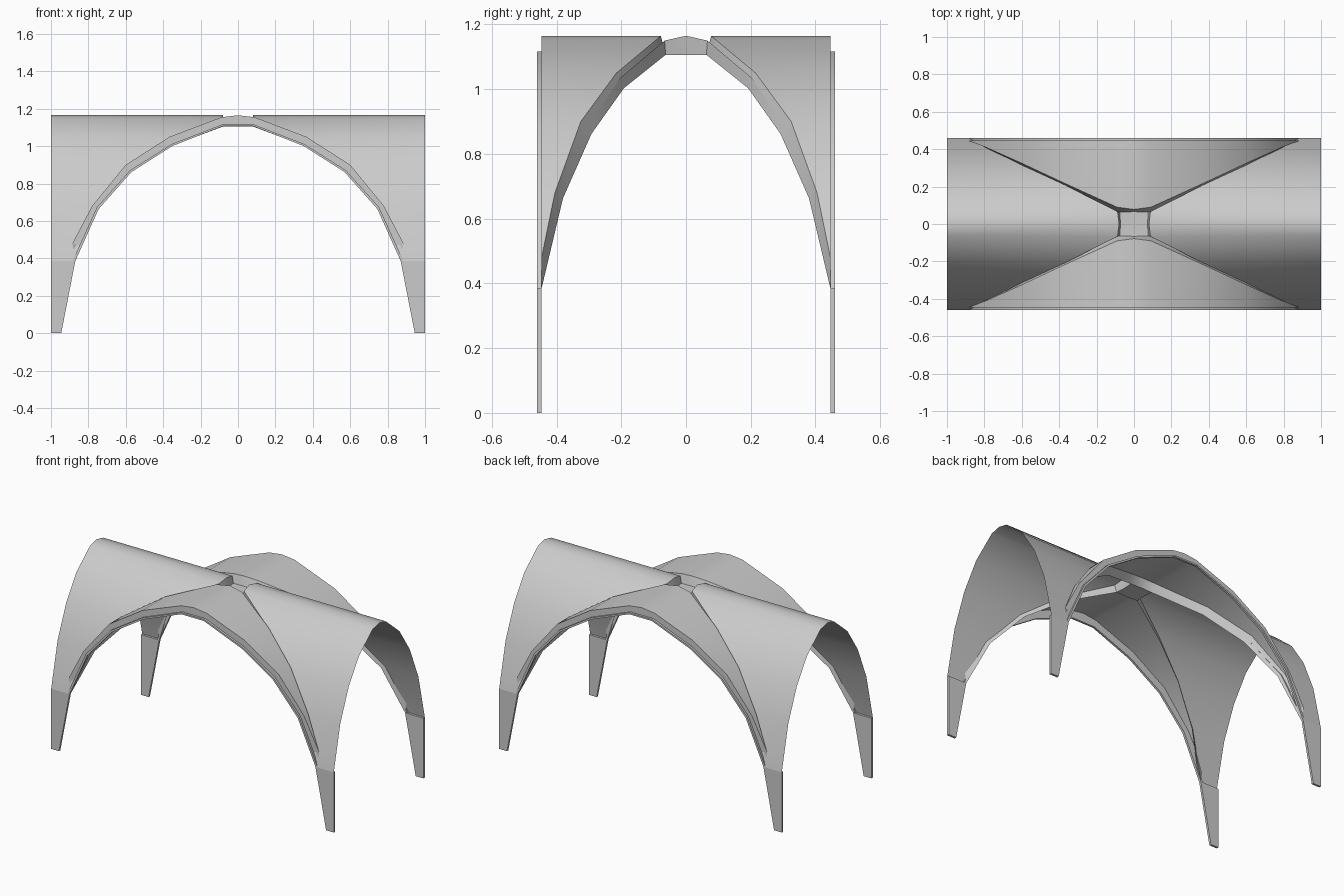
import bpy, bmesh, math

if "Cube" in bpy.data.objects:
    bpy.data.objects.remove(bpy.data.objects["Cube"], do_unlink=True)

grey = bpy.data.materials.new("plain grey")
grey.use_nodes = True
COLOUR = (0.6, 0.6, 0.6, 1)
grey.diffuse_color = COLOUR
grey.node_tree.nodes["Principled BSDF"].inputs["Base Color"].default_value = COLOUR

END, INNER, OUTER = 1.0, 0.446, 0.46   # vault end, arch face, leg face

# One quarter of each line, from the crown down to the springing
long_edge = [(.08, 0, 1.165), (.088, .066, 1.15), (.358, .203, 1.035),
             (.585, .308, .878), (.76, .395, .67), (.87, OUTER, .385)]
cross_edge = [(0, .078, 1.165), (.09, .09, 1.154), (.365, .215, 1.05),
              (.6, .325, .9), (.78, .405, .68), (.885, INNER, .48)]
gutter = [(.072, 0, 1.106), (.076, .063, 1.106), (.35, .192, 1.003),
          (.57, .292, .862), (.747, .38, .663), (.87, INNER, .385)]
gutter_cross = [(0, .066, 1.106)] + gutter[1:]
arch_inner = [(0, 1.116), (.08, 1.112), (.35, 1.007), (.573, .868),
              (.752, .67), (.84, .464)]
arch_lip = [(0, 1.107), (.08, 1.107), (.35, 1.001), (.57, .861),
            (.745, .664), (.87, .385), (.945, 0)]


def finish(name, bm, angle=32):
    """Make the object, mirror the quarter to all four and shade it."""
    bmesh.ops.recalc_face_normals(bm, faces=bm.faces)
    if sum(f.normal.z for f in bm.faces) < 0 and not name.startswith("leg"):
        bmesh.ops.reverse_faces(bm, faces=bm.faces)
    mesh = bpy.data.meshes.new(name)
    bm.to_mesh(mesh)
    bm.free()
    mesh.materials.append(grey)
    ob = bpy.data.objects.new(name, mesh)
    bpy.context.collection.objects.link(ob)
    bpy.ops.object.select_all(action='DESELECT')
    ob.select_set(True)
    bpy.context.view_layer.objects.active = ob
    bpy.ops.object.shade_smooth_by_angle(angle=math.radians(angle))
    mirror = ob.modifiers.new("four quarters", 'MIRROR')
    mirror.use_axis = (True, True, False)
    mirror.merge_threshold = 0.0005
    return ob


def loft(name, *lines, closed=False):
    """Skin a sheet through lines of equal length."""
    bm = bmesh.new()
    rows = [[bm.verts.new(p) for p in line] for line in lines]
    pairs = list(zip(rows, rows[1:]))
    if closed:
        pairs.append((rows[-1], rows[0]))
    for a, b in pairs:
        for i in range(len(a) - 1):
            bm.faces.new((a[i], a[i + 1], b[i + 1], b[i]))
    return finish(name, bm)


def at_y(profile, y, lift=0):
    return [(x, y, z + lift) for x, z in profile]


# Long vault and cross vault shells
loft("long_vault", long_edge, [(END, y, z) for x, y, z in long_edge])
loft("cross_vault", cross_edge, [(x, INNER, z) for x, y, z in cross_edge])

# Walls dropping from both shells into the groin gutters
loft("long_groin_wall", long_edge, gutter)
loft("cross_groin_wall", cross_edge, gutter_cross)

# Crown plate closing the centre
loft("crown_plate", [(0, 0, 1.106), gutter[0]], [gutter_cross[0], gutter[1]])

# Upright rim of the cross vault
loft("arch_rim", [(x, INNER, z) for x, y, z in cross_edge],
     at_y(arch_inner, INNER))

# Thin lip projecting under the rim, as a closed strip
upper = [(x + .012 * min(1, x), z + .01 * (z > 0)) for x, z in arch_lip]
loft("arch_lip", at_y(arch_lip, INNER), at_y(arch_lip, OUTER),
     at_y(upper, OUTER), at_y(upper, INNER), closed=True)

# Tapered flat legs
bm = bmesh.new()
outline = [(.945, 0), (END, 0), (END, .385), (.87, .385)]
face = bm.faces.new([bm.verts.new((x, INNER, z)) for x, z in outline])
ext = bmesh.ops.extrude_face_region(bm, geom=[face], use_keep_orig=True)
for v in ext["geom"]:
    if isinstance(v, bmesh.types.BMVert):
        v.co.y = OUTER
finish("legs", bm)
